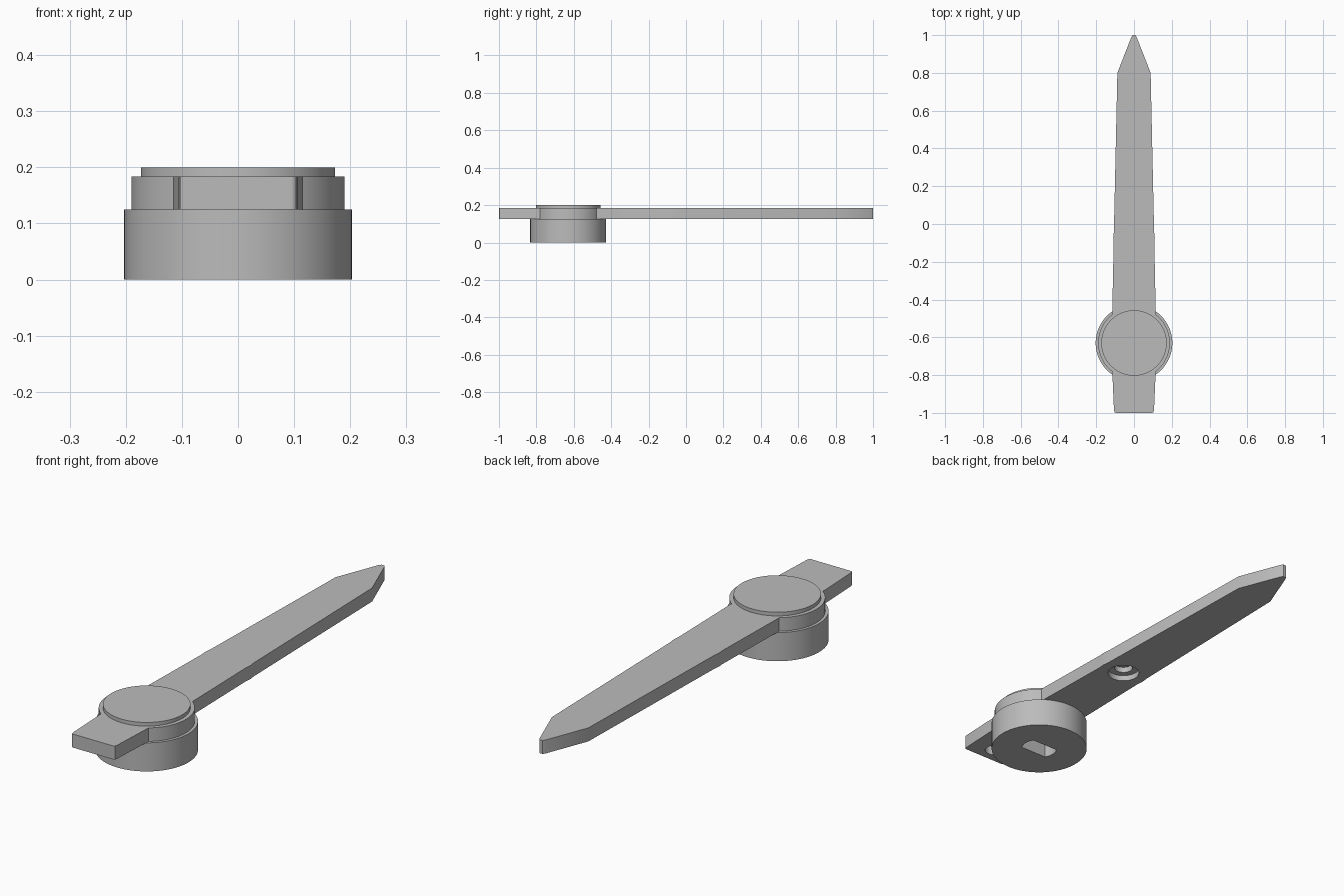
import bpy, bmesh, math

cube = bpy.data.objects.get("Cube")
if cube:
    bpy.data.objects.remove(cube, do_unlink=True)

grey = bpy.data.materials.new("light grey")
grey.use_nodes = True
colour = (0.5, 0.5, 0.5, 1)
grey.diffuse_color = colour
grey.node_tree.nodes["Principled BSDF"].inputs["Base Color"].default_value = colour

HUB_Y = -0.63
BLADE_LOW, BLADE_TOP = 0.125, 0.184


def prism(name, outline, low, high):
    """Extrude a closed outline upwards."""
    bm = bmesh.new()
    face = bm.faces.new([bm.verts.new((x, y, low)) for x, y in outline])
    side = bmesh.ops.extrude_face_region(bm, geom=[face])
    verts = [v for v in side["geom"] if isinstance(v, bmesh.types.BMVert)]
    bmesh.ops.translate(bm, verts=verts, vec=(0, 0, high - low))
    bmesh.ops.recalc_face_normals(bm, faces=bm.faces)
    mesh = bpy.data.meshes.new(name)
    bm.to_mesh(mesh)
    bm.free()
    mesh.materials.append(grey)
    obj = bpy.data.objects.new(name, mesh)
    bpy.context.collection.objects.link(obj)
    return obj


def disc(name, radius, y, low, high, flat=None, sides=96):
    """Cylinder, optionally clipped by two flats facing front and back."""
    limit = flat or radius
    ring = []
    for i in range(sides):
        a = math.tau * (i + 0.5) / sides
        dy = radius * math.sin(a)
        if abs(dy) <= limit:
            ring.append((radius * math.cos(a), y + dy))
    return prism(name, ring, low, high)


def combine(target, tool, operation):
    """Apply a boolean and remove the helper."""
    mod = target.modifiers.new(operation, "BOOLEAN")
    mod.operation, mod.solver, mod.object = operation, "EXACT", tool
    bpy.context.view_layer.objects.active = target
    bpy.ops.object.modifier_apply(modifier=mod.name)
    bpy.data.objects.remove(tool, do_unlink=True)


# Tapered pointer with a pointed tip, slight mid bulge and rounded tail corners
half = [(0.097, -1), (0.103, -0.997), (0.106, -0.985), (0.115, -0.78),
        (0.115, -0.46), (0.1075, -0.098), (0.11, -0.07), (0.1065, -0.042),
        (0.088, 0.8), (0.014, 0.99), (0.007, 1)]
outline = half + [(-x, y) for x, y in reversed(half)]
pointer = prism("pointer_blade", outline, BLADE_LOW, BLADE_TOP)
combine(pointer, disc("collar", 0.19, HUB_Y, BLADE_LOW, BLADE_TOP), "UNION")

# Stepped blind hole under the blade and a small one under the tail
for radius, y, top in ((0.066, -0.07, 0.15), (0.038, -0.07, 0.175), (0.038, -0.93, 0.165)):
    combine(pointer, disc("hole_cutter", radius, y, 0.1, top, sides=48), "DIFFERENCE")

# Hub with a flat-sided shaft socket
hub = disc("hub", 0.203, HUB_Y, 0, BLADE_LOW)
combine(hub, disc("socket_cutter", 0.075, HUB_Y, -0.05, 0.1, flat=0.04, sides=64), "DIFFERENCE")

# Raised cap on the collar
cap = disc("cap", 0.173, HUB_Y, BLADE_TOP, 0.2)

for obj in (pointer, hub, cap):
    bpy.ops.object.select_all(action="DESELECT")
    obj.select_set(True)
    bpy.context.view_layer.objects.active = obj
    bpy.ops.object.shade_smooth_by_angle(angle=math.radians(25))
